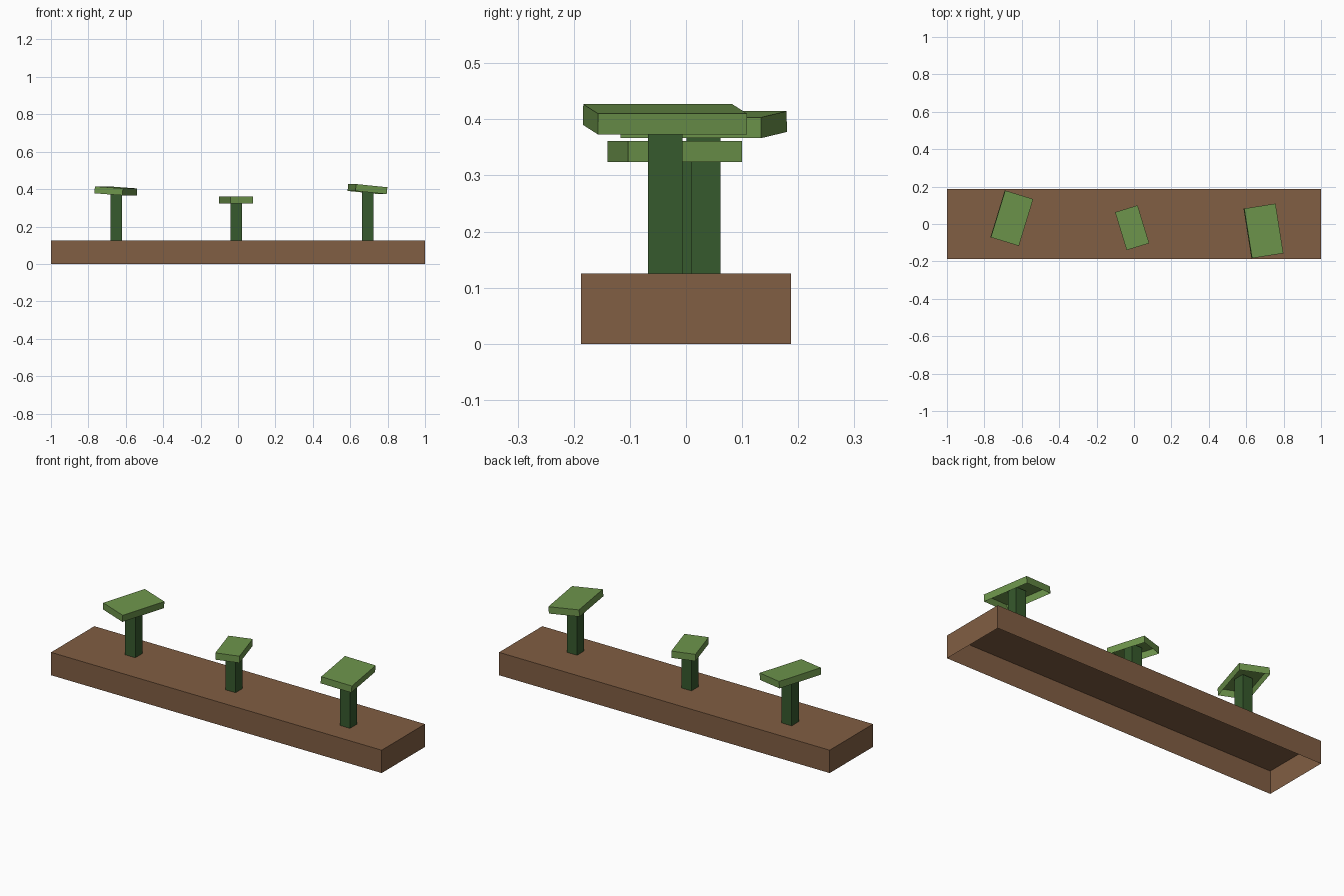
import bpy
import bmesh
from math import radians
from mathutils import Matrix

cube = bpy.data.objects.get("Cube")
if cube:
    bpy.data.objects.remove(cube, do_unlink=True)


def material(name, rgb):
    mat = bpy.data.materials.new(name)
    mat.use_nodes = True
    mat.diffuse_color = (*rgb, 1)
    mat.node_tree.nodes["Principled BSDF"].inputs["Base Color"].default_value = (*rgb, 1)
    return mat


def open_box(name, size, top, mat, turn=0, tilt=0):
    """Box without a bottom, hanging down from the centre of its top face."""
    bm = bmesh.new()
    bmesh.ops.create_cube(bm, size=1)
    bmesh.ops.translate(bm, vec=(0, 0, -0.5), verts=bm.verts)
    bm.normal_update()
    bottom = [f for f in bm.faces if f.normal.z < -0.5]
    bmesh.ops.delete(bm, geom=bottom, context="FACES")
    bmesh.ops.scale(bm, vec=size, verts=bm.verts)
    mesh = bpy.data.meshes.new(name)
    bm.to_mesh(mesh)
    bm.free()
    mesh.materials.append(mat)
    obj = bpy.data.objects.new(name, mesh)
    bpy.context.collection.objects.link(obj)
    obj.matrix_world = (Matrix.Translation(top)
                        @ Matrix.Rotation(radians(turn), 4, "Z")
                        @ Matrix.Rotation(radians(tilt), 4, "Y"))
    return obj


soil = material("soil brown", (0.22, 0.112, 0.056))
stem_green = material("dark stem green", (0.037, 0.1, 0.026))
leaf_green = material("leaf green", (0.155, 0.302, 0.072))

# Soil bed
BED_TOP = 0.125
open_box("soil_bed", (2, 0.374, BED_TOP), (0, 0, BED_TOP), soil)

# Plants: name, x, y, top height, leaf width, leaf length, turn, tilt
plants = [
    ("right", -0.652, 0.031, 0.409, 0.157, 0.262, -17, 4),
    ("middle", -0.01, -0.02, 0.361, 0.126, 0.212, 17, 0),
    ("left", 0.694, -0.037, 0.4185, 0.17, 0.269, 9, 5.7),
]
STEM = 0.061
for side, x, y, z, width, length, turn, tilt in plants:
    stem_top = z - 0.005
    open_box(side + "_stem", (STEM, STEM, stem_top - BED_TOP), (x, y, stem_top), stem_green)
    open_box(side + "_leaf", (width, length, 0.037), (x, y, z), leaf_green, turn, tilt)
